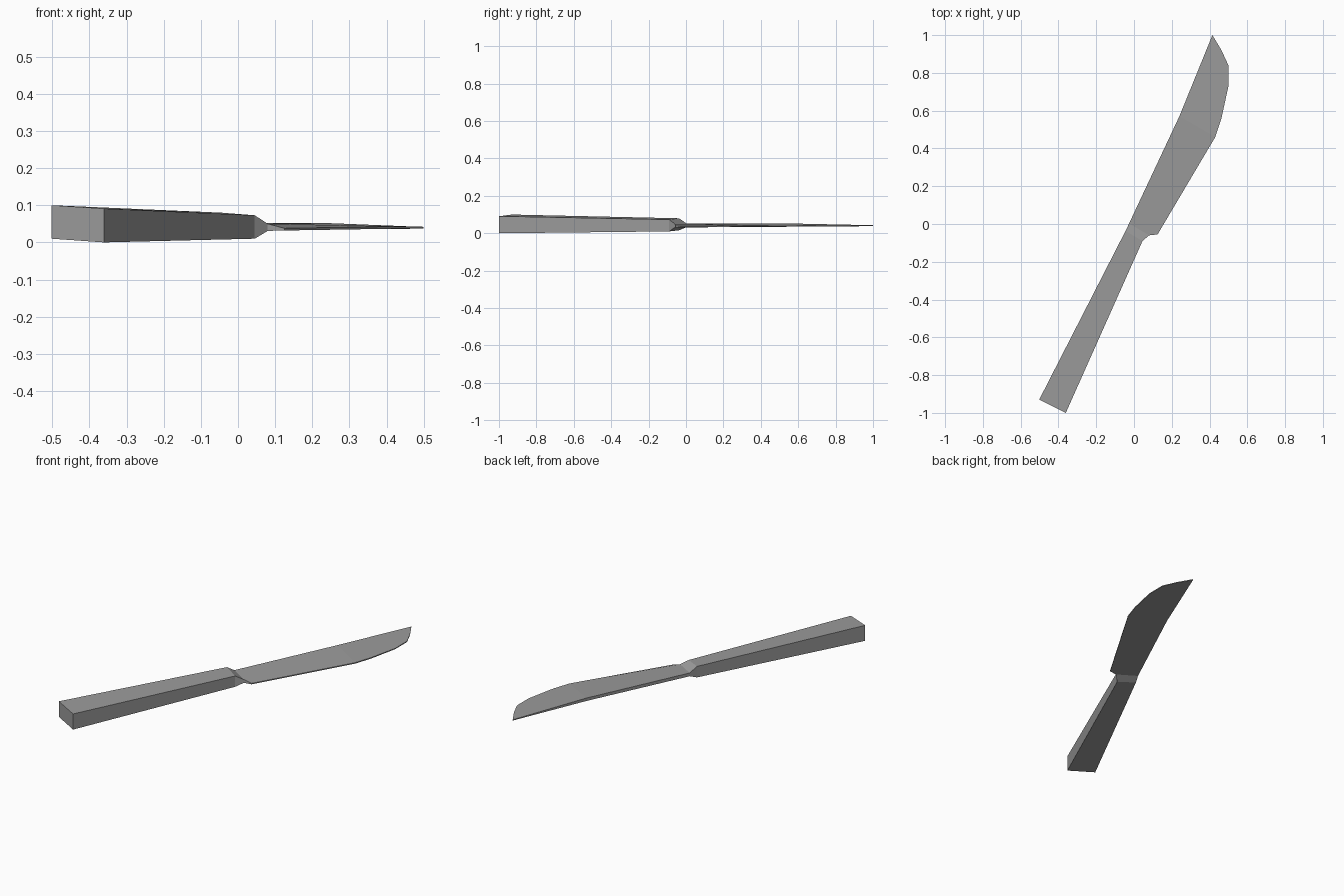
import bpy, bmesh

cube = bpy.data.objects.get("Cube")
if cube:
    bpy.data.objects.remove(cube, do_unlink=True)

# One plain grey for the whole knife
grey = bpy.data.materials.new("grey")
grey.use_nodes = True
colour = (0.33, 0.33, 0.33, 1)
grey.diffuse_color = colour
grey.node_tree.nodes["Principled BSDF"].inputs["Base Color"].default_value = colour


def finish(name, bm):
    bmesh.ops.recalc_face_normals(bm, faces=bm.faces)
    mesh = bpy.data.meshes.new(name)
    bm.to_mesh(mesh)
    bm.free()
    mesh.materials.append(grey)
    bpy.context.collection.objects.link(bpy.data.objects.new(name, mesh))


# Handle: three four-cornered sections, butt, shoulder and neck
# each corner pair is (x, y, bottom, top) for the spine side, then the edge side
sections = [
    ((-0.502, -0.93, 0.01, 0.10), (-0.361, -1.0, 0.0, 0.091)),
    ((-0.045, -0.037, 0.016, 0.08), (0.045, -0.09, 0.01, 0.073)),
    ((-0.026, 0.003, 0.033, 0.052), (0.08, -0.06, 0.031, 0.05)),
]
bm = bmesh.new()
rings = []
for (lx, ly, lb, lt), (rx, ry, rb, rt) in sections:
    corners = [(lx, ly, lb), (rx, ry, rb), (rx, ry, rt), (lx, ly, lt)]
    rings.append([bm.verts.new(c) for c in corners])
for a, b in zip(rings, rings[1:]):
    for i in range(4):
        j = (i + 1) % 4
        bm.faces.new((a[i], a[j], b[j], b[i]))
bm.faces.new(rings[0])
bm.faces.new(rings[-1])
finish("handle", bm)

# Blade: outline as (x, y, bottom, top), thick at the spine and thin at the edge
outline = [
    (-0.026, 0.003, 0.033, 0.052),
    (0.08, -0.06, 0.031, 0.05),
    (0.125, -0.055, 0.032, 0.038),
    (0.43, 0.46, 0.037, 0.043),
    (0.463, 0.56, 0.037, 0.043),
    (0.5, 0.73, 0.037, 0.042),
    (0.5, 0.84, 0.037, 0.042),
    (0.463, 0.92, 0.038, 0.042),
    (0.415, 1.0, 0.038, 0.043),
    (0.24, 0.57, 0.035, 0.052),
]
bm = bmesh.new()
low = [bm.verts.new((x, y, b)) for x, y, b, t in outline]
high = [bm.verts.new((x, y, t)) for x, y, b, t in outline]
for side in (low, high):
    bm.faces.new(side[:4] + side[9:])   # body, from neck to belly
    bm.faces.new(side[3:])              # curved tip
for i in range(len(outline)):
    j = (i + 1) % len(outline)
    bm.faces.new((low[i], low[j], high[j], high[i]))
finish("blade", bm)
